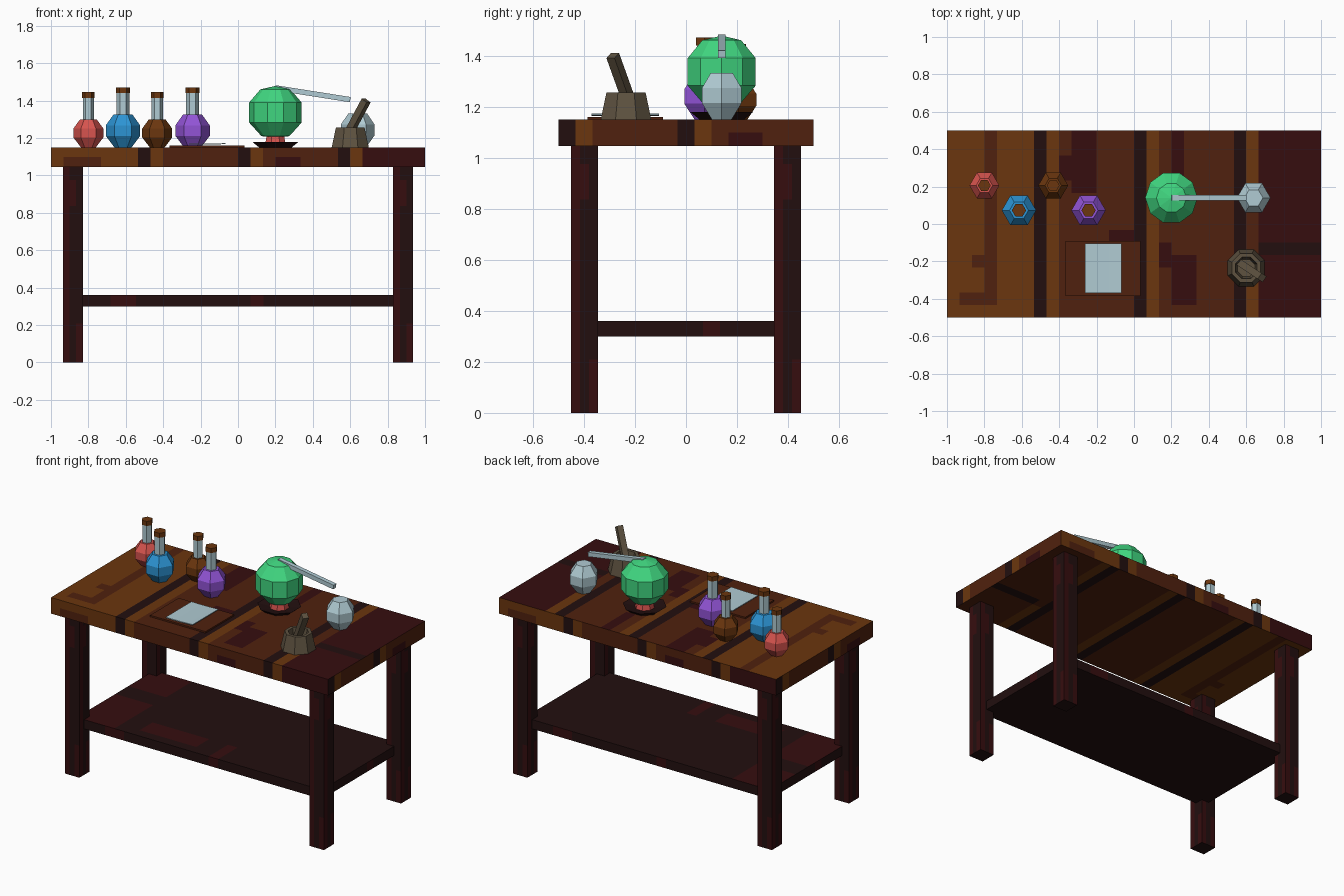
import bpy, bmesh, math
from mathutils import Vector, Matrix

cube = bpy.data.objects.get("Cube")
if cube:
    bpy.data.objects.remove(cube, do_unlink=True)


def material(name, rgb):
    """Flat material from an sRGB colour in 0-255."""
    lin = [((c / 255 + 0.055) / 1.055) ** 2.4 if c > 10 else c / 3294 for c in rgb] + [1]
    m = bpy.data.materials.new(name)
    m.use_nodes = True
    m.diffuse_color = lin
    m.node_tree.nodes["Principled BSDF"].inputs["Base Color"].default_value = lin
    return m


AMBER = material("amber wood", (107, 54, 14))
BROWN = material("brown wood", (80, 33, 14))
MAROON = material("maroon wood", (54, 13, 15))
DARK = material("dark wood", (34, 15, 15))
RED = material("red", (215, 84, 78))
BLUE = material("blue", (44, 148, 212))
PURPLE = material("purple", (146, 84, 214))
GREEN = material("green", (64, 214, 128))
PALE = material("pale glass", (176, 203, 211))
STONE = material("stone", (94, 82, 64))


def finish(name, bm, mats):
    bmesh.ops.recalc_face_normals(bm, faces=bm.faces)
    me = bpy.data.meshes.new(name)
    bm.to_mesh(me)
    bm.free()
    for m in mats:
        me.materials.append(m)
    ob = bpy.data.objects.new(name, me)
    bpy.context.collection.objects.link(ob)
    return ob


def box(name, lo, hi, mats, cells=(1, 1, 1), rule=None):
    """Box cut into cells; rule(centre, normal) picks each face's material."""
    lo, hi = Vector(lo), Vector(hi)
    size = hi - lo
    bm = bmesh.new()
    bmesh.ops.create_cube(bm, size=1, matrix=Matrix.Translation((lo + hi) / 2) @ Matrix.Diagonal((*size, 1)))
    for axis in range(3):
        normal = Vector([float(k == axis) for k in range(3)])
        for i in range(1, cells[axis]):
            bmesh.ops.bisect_plane(bm, geom=bm.verts[:] + bm.edges[:] + bm.faces[:],
                                   plane_co=lo + size * i / cells[axis], plane_no=normal)
    bm.normal_update()
    if rule:
        for f in bm.faces:
            f.material_index = mats.index(rule(f.calc_center_median(), f.normal))
    return finish(name, bm, mats)


def lathe(name, loc, profile, sides, mat, phase=0.0):
    """Faceted solid of revolution from (radius, height) pairs."""
    bm = bmesh.new()
    vs = [bm.verts.new((r * math.cos(phase), r * math.sin(phase), z)) for r, z in profile]
    es = [bm.edges.new(p) for p in zip(vs, vs[1:])]
    bmesh.ops.spin(bm, geom=vs + es, axis=(0, 0, 1), cent=(0, 0, 0), angle=math.tau, steps=sides)
    bmesh.ops.remove_doubles(bm, verts=bm.verts, dist=0.0005)
    ob = finish(name, bm, [mat])
    ob.location = loc
    return ob


def beam(name, a, b, width, mat):
    """Square bar between two points."""
    a, b = Vector(a), Vector(b)
    ob = box(name, (-width / 2, -width / 2, 0), (width / 2, width / 2, (b - a).length), [mat])
    ob.matrix_world = Matrix.Translation(a) @ (b - a).to_track_quat('Z', 'Y').to_matrix().to_4x4()
    return ob


def side_u(c, n):
    """Left-to-right position on an upright face, as its viewer sees it."""
    return c.x * -n.y if abs(n.y) > 0.5 else c.y * n.x


# Plank ends along the top, then blotches as (wood, columns, rows) in cells
CELL = 15
PLANKS = [(7, AMBER), (8, DARK), (9, AMBER), (15, BROWN), (16, DARK), (17, AMBER),
          (23, BROWN), (24, DARK), (25, AMBER), (30, MAROON)]
BLOTCHES = [(BROWN, 3, 4, 1, 15), (BROWN, 1, 3, 1, 2), (BROWN, 2, 3, 4, 5),
            (MAROON, 10, 12, 10, 15), (MAROON, 9, 10, 11, 13), (MAROON, 13, 15, 6, 7),
            (MAROON, 18, 19, 11, 15), (MAROON, 18, 20, 1, 5), (MAROON, 17, 18, 4, 6),
            (BROWN, 24, 25, 5, 10), (DARK, 25, 30, 5, 6)]


def plank_wood(u, row):
    col = (u + 1) * CELL
    for wood, c0, c1, r0, r1 in BLOTCHES:
        if c0 < col < c1 and r0 < row < r1:
            return wood
    return next(wood for end, wood in PLANKS if col < end)


def top_rule(c, n):
    if abs(n.z) > 0.5:
        wood = plank_wood(c.x, (c.y + 0.5) * CELL)
        return BROWN if n.z < 0 and wood == MAROON else wood
    return plank_wood(side_u(c, n), 0.5 if c.z > 1.1 else 1.5)


def leg_rule(c, n):
    if abs(n.z) > 0.5:
        return DARK
    centre = Vector((math.copysign(0.8825, c.x), math.copysign(0.3975, c.y), 0))
    u = side_u(c - centre, n)
    if 0.85 < c.z < 0.99:
        return MAROON if u < 0.02 else DARK
    return MAROON if u < -0.02 or (u > 0.02 and c.z < 0.2) else DARK


def shelf_rule(c, n):
    if abs(n.z) < 0.5:
        u = side_u(c, n)
        return MAROON if -0.66 < u < -0.54 or 0.06 < u < 0.15 else DARK
    if n.z < 0:
        return DARK
    streak = -0.3 < c.y < -0.2 and -0.5 < c.x < -0.1 or -0.4 < c.y < -0.2 and 0.05 < c.x < 0.13
    return MAROON if streak or (c.x < -0.58 and not 0 < c.y < 0.12) else DARK


# Table
box("table_top", (-1, -0.5, 1.045), (1, 0.5, 1.15), [AMBER, BROWN, MAROON, DARK], (30, 15, 2), top_rule)
for sx, side in ((-1, "right"), (1, "left")):
    for sy, end in ((-1, "front"), (1, "back")):
        xs, ys = sorted((sx * 0.83, sx * 0.935)), sorted((sy * 0.345, sy * 0.45))
        box(f"{end}_{side}_leg", (xs[0], ys[0], 0), (xs[1], ys[1], 1.045), [MAROON, DARK], (3, 3, 15), leg_rule)
box("shelf", (-0.885, -0.4, 0.3), (0.885, 0.4, 0.36), [MAROON, DARK], (26, 12, 1), shelf_rule)


# Corked flasks
def bulb(name, loc, r, h, mat):
    lathe(name, loc, [(0, 0), (r * 0.5, 0), (r, h * 0.35), (r, h * 0.67), (r * 0.55, h), (0, h)], 6, mat)


def flask(name, x, y, r, h, neck, mat):
    loc = (x, y, 1.15)
    bulb(name + "_bulb", loc, r, h, mat)
    lathe(name + "_neck", loc, [(0, h - 0.01), (neck, h - 0.01), (neck, h + 0.12), (0, h + 0.12)], 6, PALE)
    top, cork = h + 0.115, neck + 0.004
    lathe(name + "_cork", loc, [(0, top), (cork, top), (cork, top + 0.03), (0, top + 0.03)], 6, AMBER)


flask("red_flask", -0.8, 0.206, 0.08, 0.15, 0.03, RED)
flask("blue_flask", -0.615, 0.073, 0.092, 0.175, 0.034, BLUE)
flask("brown_flask", -0.432, 0.206, 0.08, 0.15, 0.03, AMBER)
flask("purple_flask", -0.243, 0.073, 0.092, 0.175, 0.034, PURPLE)

# Retort: dish, burner, vessel, spout and receiver
spot = (0.2, 0.14, 1.15)
lathe("burner_dish", spot, [(0, 0), (0.095, 0), (0.132, 0.028), (0.06, 0.015), (0, 0.015)], 8, DARK, math.pi / 8)
lathe("burner", spot, [(0, 0.01), (0.06, 0.01), (0.05, 0.065), (0, 0.065)], 8, RED, math.pi / 8)
lathe("green_vessel", spot, [(0, 0.05), (0.075, 0.06), (0.14, 0.132), (0.14, 0.24), (0.08, 0.31), (0, 0.328)], 10, GREEN)
beam("spout", (0.2, 0.14, 1.468), (0.6, 0.14, 1.405), 0.028, PALE)
bulb("receiver", (0.64, 0.14, 1.15), 0.09, 0.182, PALE)

# Mortar and pestle
lathe("mortar", (0.6, -0.235, 1.15), [(0, 0), (0.107, 0), (0.083, 0.105), (0.062, 0.105), (0.05, 0.03), (0, 0.03)],
      8, STONE, math.pi / 8)
beam("pestle", (0.57, -0.21, 1.185), (0.685, -0.287, 1.4), 0.038, STONE)

# Writing mat and curled sheet
box("writing_mat", (-0.365, -0.385, 1.15), (0.035, -0.09, 1.16), [BROWN])
sheet = box("paper", (-0.262, -0.37, 1.16), (-0.068, -0.105, 1.165), [PALE], (6, 1, 1))
for v in sheet.data.vertices:
    v.co.z += 0.2 * (v.co.x + 0.2) ** 2 + 0.004
